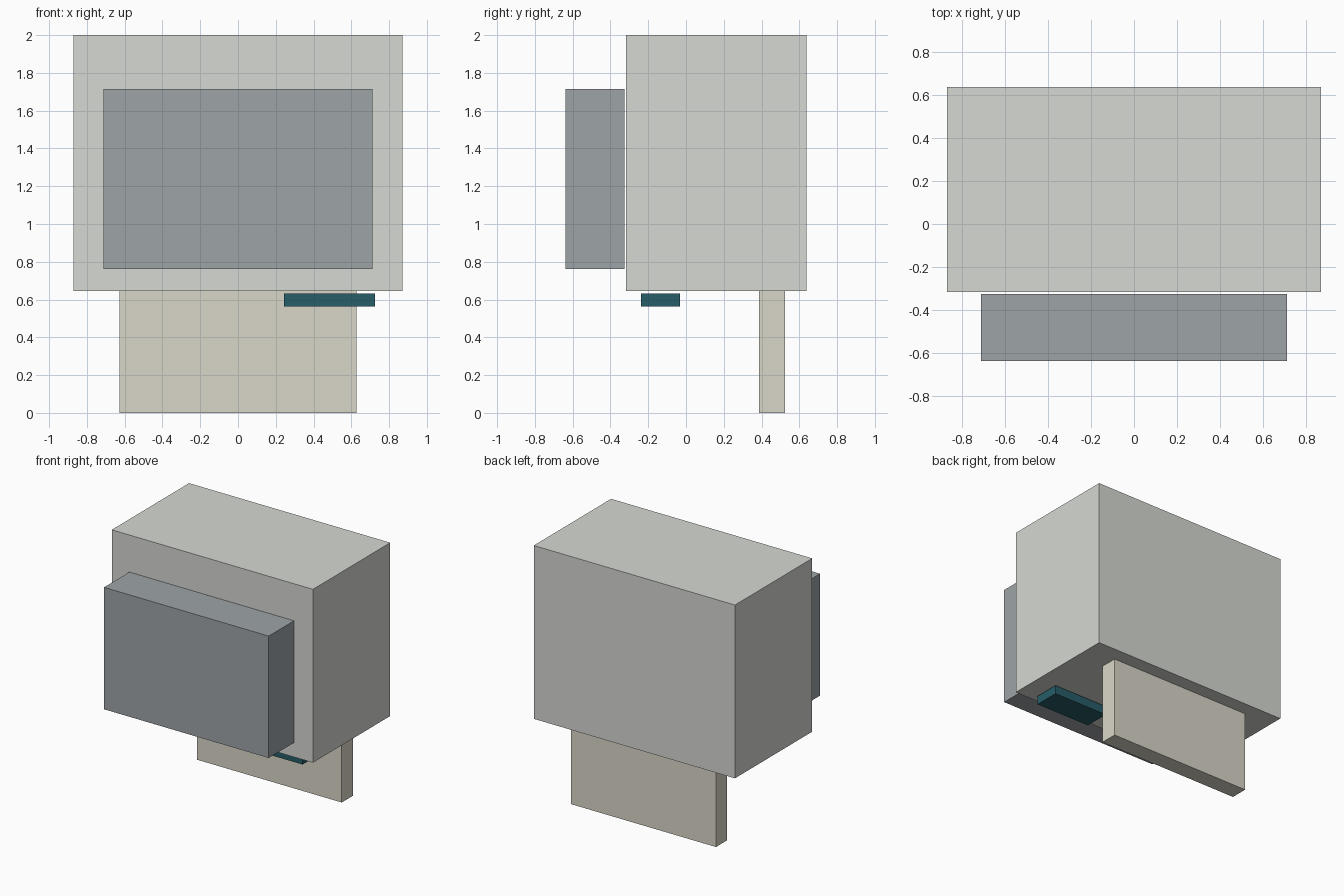
import bpy

if "Cube" in bpy.data.objects:
    bpy.data.objects.remove(bpy.data.objects["Cube"])


def material(name, rgb):
    mat = bpy.data.materials.new(name)
    mat.diffuse_color = (*rgb, 1.0)
    mat.use_nodes = True
    mat.node_tree.nodes["Principled BSDF"].inputs["Base Color"].default_value = mat.diffuse_color
    return mat


def box(name, x, y, z, mat):
    """Add a box from its (min, max) range on each axis."""
    ranges = (x, y, z)
    bpy.ops.mesh.primitive_cube_add(size=1, location=[(a + b) / 2 for a, b in ranges])
    obj = bpy.context.object
    obj.name = name
    obj.scale = [b - a for a, b in ranges]
    bpy.ops.object.transform_apply(location=False, rotation=False, scale=True)
    obj.data.materials.append(mat)
    return obj


pale = material("pale_grey", (0.67, 0.69, 0.65))
slate = material("slate_grey", (0.34, 0.37, 0.39))
beige = material("beige", (0.70, 0.68, 0.58))
teal = material("teal", (0.02, 0.11, 0.14))

# Large upper block
box("main_block", (-0.87, 0.87), (-0.317, 0.638), (0.645, 2.0), pale)
# Smaller block just in front of it
box("front_block", (-0.712, 0.712), (-0.638, -0.325), (0.762, 1.715), slate)
# Upright slab near the back that carries the block
box("rear_support", (-0.627, 0.627), (0.386, 0.525), (0.0, 0.645), beige)
# Thin plate under the right-hand side
box("under_plate", (0.243, 0.726), (-0.239, -0.033), (0.562, 0.631), teal)
